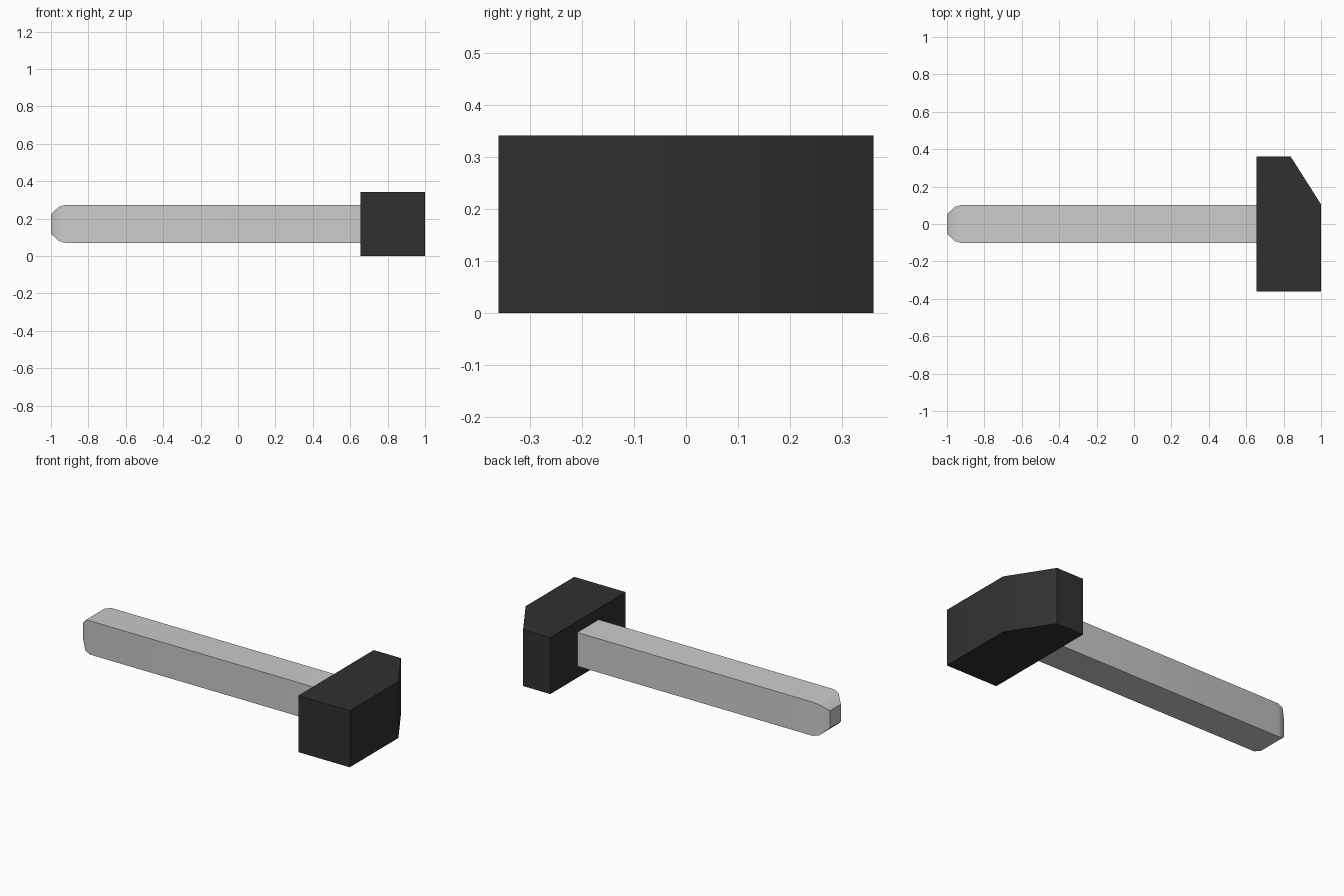
import bpy, bmesh, math

if "Cube" in bpy.data.objects:
    bpy.data.objects.remove(bpy.data.objects["Cube"])


def loft(name, rings):
    """Bridge matching rings of points into a closed solid."""
    bm = bmesh.new()
    vs = [[bm.verts.new(p) for p in r] for r in rings]
    n = len(rings[0])
    for a, b in zip(vs, vs[1:]):
        for i in range(n):
            j = (i + 1) % n
            bm.faces.new((a[i], a[j], b[j], b[i]))
    bm.faces.new(vs[0])
    bm.faces.new(vs[-1])
    bmesh.ops.recalc_face_normals(bm, faces=bm.faces)
    me = bpy.data.meshes.new(name)
    bm.to_mesh(me)
    bm.free()
    ob = bpy.data.objects.new(name, me)
    bpy.context.collection.objects.link(ob)
    bpy.ops.object.select_all(action='DESELECT')
    ob.select_set(True)
    bpy.context.view_layer.objects.active = ob
    bpy.ops.object.shade_smooth_by_angle(angle=math.radians(35))
    return ob


# Head: top-view outline with one slanted corner, extruded upward
outline = [(0.656, -0.36), (1, -0.36), (1, 0.105), (0.838, 0.36), (0.656, 0.36)]
head = loft("hammer_head", [[(x, y, z) for x, y in outline] for z in (0, 0.342)])
mat = bpy.data.materials.new("dark_metal")
mat.diffuse_color = (0.03, 0.03, 0.03, 1)
mat.use_nodes = True
mat.node_tree.nodes["Principled BSDF"].inputs["Base Color"].default_value = mat.diffuse_color
head.data.materials.append(mat)

# Handle: square bar with a rounded-off butt end
mid = 0.172
corners = [(-1, -1), (1, -1), (1, 1), (-1, 1)]
stations = [(-1, 0.052), (-0.957, 0.092), (-0.92, 0.102), (0.66, 0.102)]
loft("handle", [[(x, h * sy, mid + h * sz) for sy, sz in corners]
                for x, h in stations])
